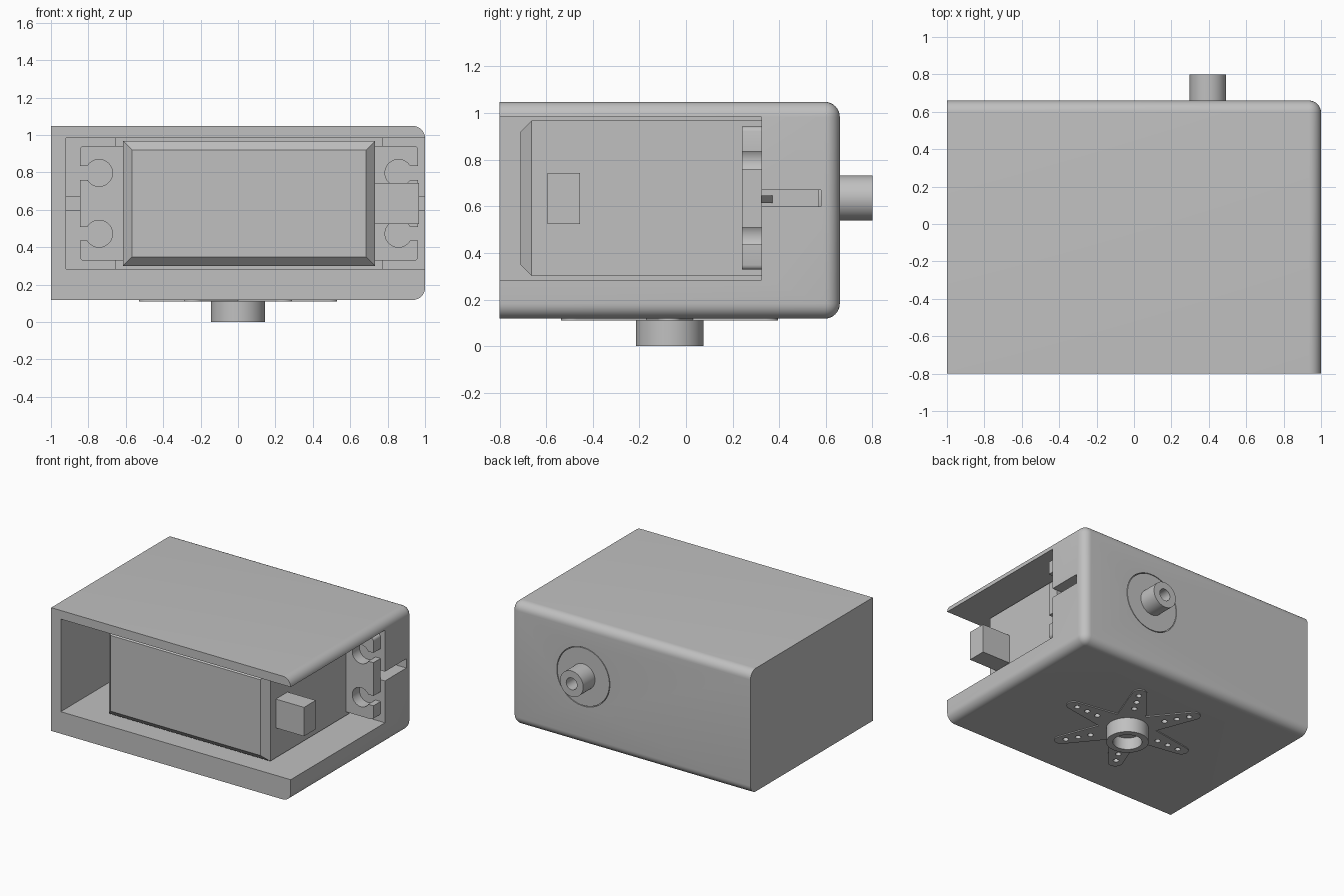
import bpy, bmesh
from math import sin, cos, pi, radians
from mathutils import Matrix, Vector

if "Cube" in bpy.data.objects:
    bpy.data.objects.remove(bpy.data.objects["Cube"], do_unlink=True)

grey = bpy.data.materials.new("plain grey")
grey.use_nodes = True
colour = (0.53, 0.53, 0.53, 1)
grey.diffuse_color = colour
grey.node_tree.nodes["Principled BSDF"].inputs["Base Color"].default_value = colour


def finish(name, bm):
    bmesh.ops.recalc_face_normals(bm, faces=bm.faces)
    mesh = bpy.data.meshes.new(name)
    bm.to_mesh(mesh)
    bm.free()
    obj = bpy.data.objects.new(name, mesh)
    bpy.context.collection.objects.link(obj)
    mesh.materials.append(grey)
    return obj


def add_box(bm, x, y, z, bevel=0, segments=1, pick=None):
    """Box from three (low, high) ranges; pick chooses the bevelled edges."""
    verts = bmesh.ops.create_cube(bm, size=1)["verts"]
    for v in verts:
        v.co = Vector([(lo + hi) / 2 + c * (hi - lo) for c, (lo, hi) in zip(v.co, (x, y, z))])
    if bevel:
        edges = {e for v in verts for e in v.link_edges if pick(*e.verts)}
        bmesh.ops.bevel(bm, geom=list(edges), offset=bevel, segments=segments,
                        profile=0.5, affect='EDGES')


def add_cyl(bm, start, end, r, n=48):
    start, end = Vector(start), Vector(end)
    axis = end - start
    turn = Vector((0, 0, 1)).rotation_difference(axis).to_matrix().to_4x4()
    bmesh.ops.create_cone(bm, cap_ends=True, segments=n, radius1=r, radius2=r,
                          depth=axis.length,
                          matrix=Matrix.Translation((start + end) / 2) @ turn)


def box(name, *args, **kw):
    bm = bmesh.new()
    add_box(bm, *args, **kw)
    return finish(name, bm)


def cyl(name, *args, **kw):
    bm = bmesh.new()
    add_cyl(bm, *args, **kw)
    return finish(name, bm)


def prism(name, points, direction):
    bm = bmesh.new()
    face = bm.faces.new([bm.verts.new(p) for p in points])
    new = bmesh.ops.extrude_face_region(bm, geom=[face])["geom"]
    bmesh.ops.translate(bm, vec=direction, verts=[g for g in new if isinstance(g, bmesh.types.BMVert)])
    return finish(name, bm)


def cut(obj, *cutters):
    for c in cutters:
        c.hide_render = True
        mod = obj.modifiers.new("cut", 'BOOLEAN')
        mod.operation, mod.solver, mod.object = 'DIFFERENCE', 'EXACT', c
        bpy.context.view_layer.objects.active = obj
        bpy.ops.object.modifier_apply(modifier=mod.name)


def smooth(*objs):
    bpy.ops.object.select_all(action='DESELECT')
    for o in objs:
        o.select_set(True)
    bpy.context.view_layer.objects.active = objs[0]
    bpy.ops.object.shade_smooth_by_angle(angle=radians(32))


# Housing, rounded on the edges around its left side and back
def round_edge(a, b):
    mid = (a.co + b.co) / 2
    return mid.x > -0.9 and mid.y > -0.7


housing = box("housing", (-1, 1), (-0.8, 0.66), (0.118, 1.048),
              bevel=0.065, segments=8, pick=round_edge)
bay_z = (0.284, 0.983)
cutters = [
    box("bay_cutter", (-0.92, 1.2), (-1, 0.325), bay_z),
    box("pocket_cutter", (-0.652, 0.77), (0.2, 0.59), bay_z),
    box("rib_slot_cutter", (-0.92, 1.2), (0.3, 0.58), (0.6, 0.67)),
    cyl("back_hole_cutter", (0.395, 0.5, 0.635), (0.395, 0.8, 0.635), 0.222, n=64),
]
cut(housing, *cutters)

# Motor body with a chamfered front, and its cable block
motor = box("motor_body", (-0.615, 0.733), (-0.71, 0.57), (0.3, 0.968), bevel=0.048,
            pick=lambda a, b: a.co.y < -0.7 and b.co.y < -0.7)
cable_block = box("cable_block", (0.7, 0.968), (-0.595, -0.455), (0.525, 0.743))

# Mounting flange with four open screw holes
flange = box("mounting_flange", (-0.845, 0.963), (0.24, 0.325), (0.328, 0.942),
             bevel=0.02, segments=3, pick=lambda a, b: abs(a.co.y - b.co.y) > 0.05)
for x, outer in ((-0.743, -1), (0.858, 1.1)):
    for z in (0.472, 0.797):
        hole = cyl("screw_hole_cutter", (x, 0.1, z), (x, 0.5, z), 0.072)
        slot = box("screw_slot_cutter", (min(x, outer), max(x, outer)), (0.1, 0.5),
                   (z - 0.037, z + 0.037))
        cut(flange, hole, slot)
        cutters += [hole, slot]

# Triangular ribs behind the flange
for name, tip, root in (("left_rib", 0.963, 0.72), ("right_rib", -0.845, -0.6)):
    prism(name, [(tip, 0.32, 0.615), (root, 0.32, 0.615), (root, 0.375, 0.615)], (0, 0, 0.032))

# Round boss and hollow output shaft at the back
boss = cyl("output_boss", (0.395, 0.5, 0.635), (0.395, 0.66, 0.635), 0.217, n=64)
shaft = cyl("output_shaft", (0.395, 0.6, 0.635), (0.395, 0.8, 0.635), 0.097)
bore = cyl("shaft_bore_cutter", (0.395, 0.67, 0.635), (0.395, 0.9, 0.635), 0.045, n=32)
cut(shaft, bore)

# Six-armed star horn under the housing
centre = Vector((0, -0.07, 0))
outline, pin_bm = [], bmesh.new()
for i in range(6):
    a = i * pi / 3
    along = Vector((cos(a), sin(a), 0))
    for k in range(-6, 7):
        t = a + radians(k * 13.5)
        outline.append(centre + along * 0.48 + Vector((cos(t), sin(t), 0)) * 0.05)
    valley = a + pi / 6
    outline.append(centre + Vector((cos(valley), sin(valley), 0)) * 0.2)
    for r in (0.27, 0.36, 0.45):
        p = centre + along * r
        add_cyl(pin_bm, p + Vector((0, 0, 0.05)), p + Vector((0, 0, 0.18)), 0.02, n=16)
pins = finish("horn_hole_cutter", pin_bm)
horn = prism("star_horn", [p + Vector((0, 0, 0.11)) for p in outline], (0, 0, 0.012))
cut(horn, pins)
cut(housing, pins)

# Hollow hub in the middle of the horn
hub = cyl("horn_hub", centre, centre + Vector((0, 0, 0.2)), 0.145, n=64)
hub_bore = cyl("hub_bore_cutter", centre - Vector((0, 0, 0.1)), centre + Vector((0, 0, 0.09)), 0.1)
hub_screw = cyl("hub_screw_cutter", centre, centre + Vector((0, 0, 0.16)), 0.05, n=32)
cut(hub, hub_bore, hub_screw)

smooth(housing, flange, boss, shaft, horn, hub)
for c in cutters + [bore, pins, hub_bore, hub_screw]:
    bpy.data.objects.remove(c, do_unlink=True)
